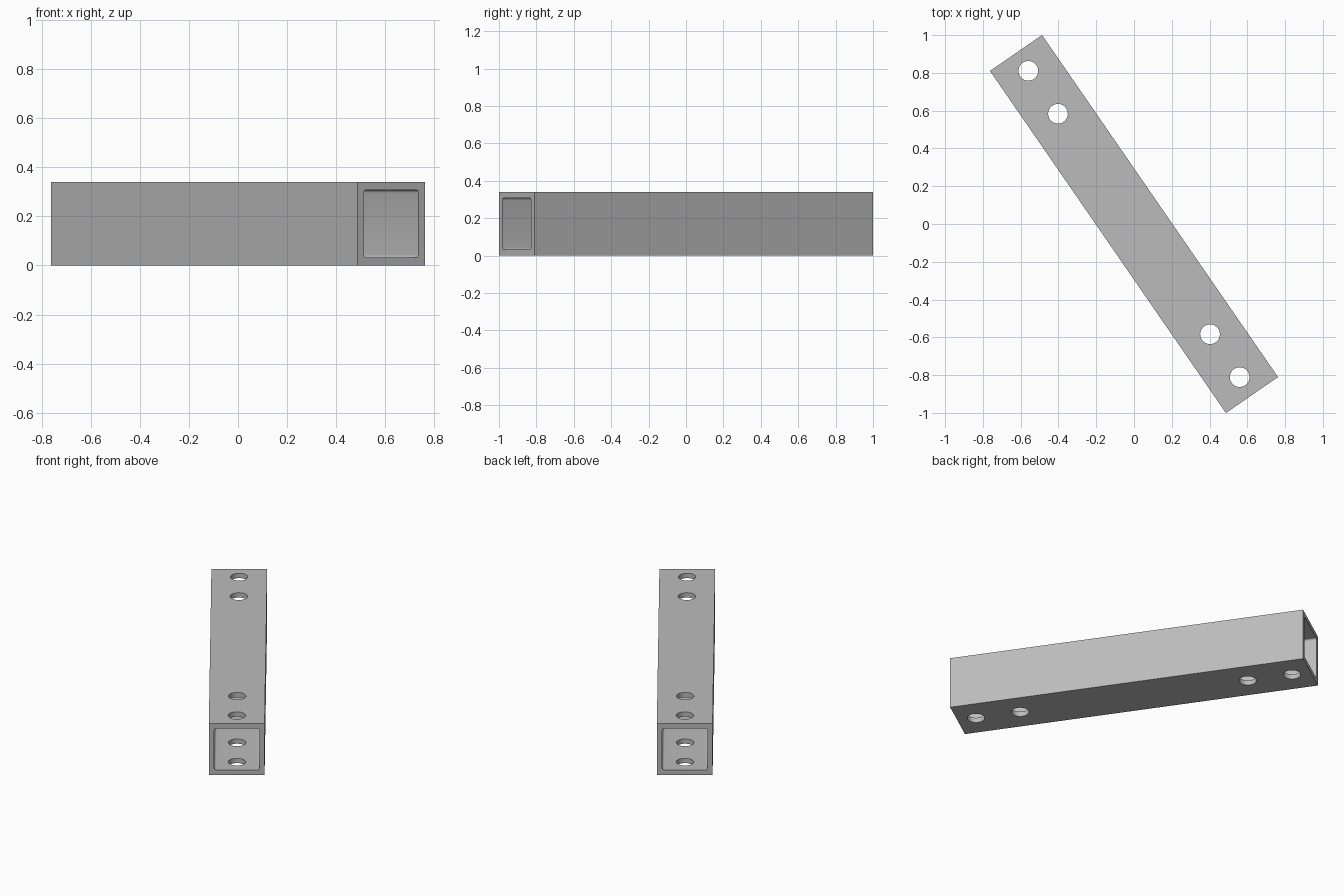
import bpy, bmesh, math
from mathutils import Matrix

cube = bpy.data.objects.get("Cube")
if cube:
    bpy.data.objects.remove(cube, do_unlink=True)

LENGTH, WIDTH, HEIGHT, WALL = 2.2, 0.335, 0.34, 0.032
CORNER, HOLE_RADIUS = 0.012, 0.052
HOLE_OFFSETS = (0.709, 0.985)
TURN = math.radians(34.6)

metal = bpy.data.materials.new("grey_metal")
metal.use_nodes = True
colour = (0.5, 0.5, 0.5, 1)
metal.diffuse_color = colour
metal.node_tree.nodes["Principled BSDF"].inputs["Base Color"].default_value = colour


def add_object(name, bm):
    mesh = bpy.data.meshes.new(name)
    bm.to_mesh(mesh)
    bm.free()
    mesh.materials.append(metal)
    obj = bpy.data.objects.new(name, mesh)
    bpy.context.collection.objects.link(obj)
    return obj


def box(x, y, z):
    bm = bmesh.new()
    bmesh.ops.create_cube(bm, size=1, matrix=Matrix.Diagonal((x, y, z, 1)))
    return bm


# Solid bar that becomes the square tube
tube = add_object("square_tube", box(WIDTH, LENGTH, HEIGHT))

# Bore with rounded long edges
bm = box(WIDTH - 2 * WALL, LENGTH + 0.2, HEIGHT - 2 * WALL)
long_edges = [e for e in bm.edges if abs(e.verts[0].co.y - e.verts[1].co.y) > 1]
bmesh.ops.bevel(bm, geom=long_edges, offset=CORNER, segments=4, profile=0.5, affect='EDGES')
cutters = [add_object("bore_cutter", bm)]

# Bolt holes through the top and bottom walls, a pair at each end
for side in (-1, 1):
    for offset in HOLE_OFFSETS:
        bm = bmesh.new()
        bmesh.ops.create_cone(bm, cap_ends=True, segments=48, radius1=HOLE_RADIUS,
                              radius2=HOLE_RADIUS, depth=HEIGHT * 2,
                              matrix=Matrix.Translation((0, side * offset, 0)))
        cutters.append(add_object("hole_cutter", bm))

# Cut, then bake the result and drop the cutters
for cutter in cutters:
    cutter.hide_render = True
    cut = tube.modifiers.new("cut", 'BOOLEAN')
    cut.operation, cut.solver, cut.object = 'DIFFERENCE', 'EXACT', cutter
bpy.context.view_layer.objects.active = tube
tube.select_set(True)
for name in [m.name for m in tube.modifiers]:
    bpy.ops.object.modifier_apply(modifier=name)
for cutter in cutters:
    bpy.data.objects.remove(cutter, do_unlink=True)

# Smooth hole walls and bore corners, then set the tube in place
bpy.ops.object.select_all(action='DESELECT')
tube.select_set(True)
bpy.ops.object.shade_smooth_by_angle(angle=math.radians(30))
tube.rotation_euler.z = TURN
tube.location.z = HEIGHT / 2
